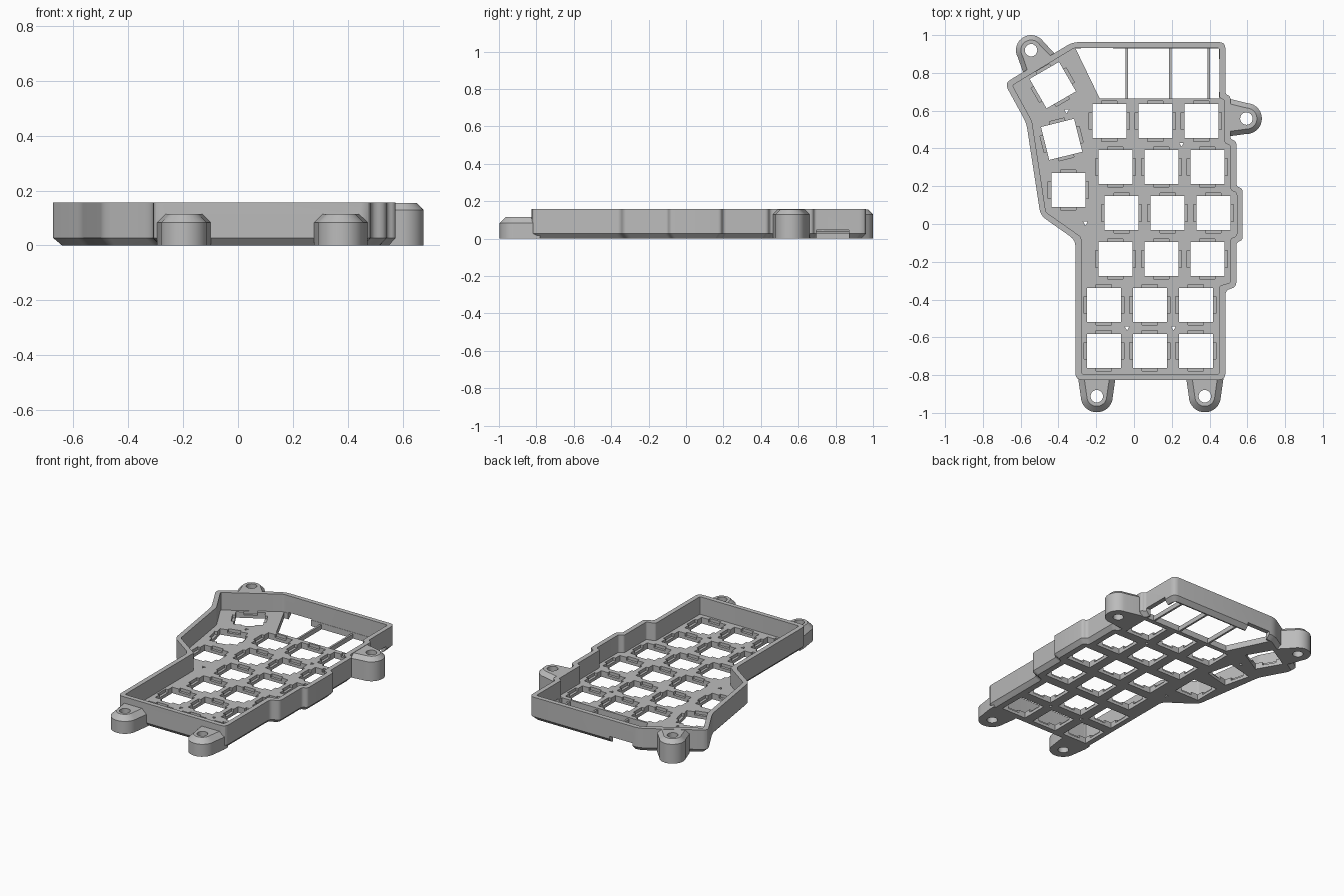
import bpy, bmesh, math
from mathutils import Vector, Matrix

cube = bpy.data.objects.get("Cube")
if cube:
    bpy.data.objects.remove(cube, do_unlink=True)

HEIGHT, FLOOR, WALL = 0.157, 0.04, 0.031
KEY, PITCH = 0.18, 0.2434

grey = bpy.data.materials.new("grey plastic")
grey.use_nodes = True
GREY = (0.5, 0.5, 0.5, 1)
grey.diffuse_color = GREY
grey.node_tree.nodes["Principled BSDF"].inputs["Base Color"].default_value = GREY


# ---- helpers ----
def loft(bm, layers):
    """Closed solid through (loop, z) layers with equal point counts."""
    rings = [[bm.verts.new((p[0], p[1], z)) for p in loop] for loop, z in layers]
    n = len(rings[0])
    for a, b in zip(rings, rings[1:]):
        for i in range(n):
            j = (i + 1) % n
            bm.faces.new((a[i], a[j], b[j], b[i]))
    bm.faces.new(rings[0][::-1])
    bm.faces.new(rings[-1])


def prism(bm, loop, z0, z1):
    loft(bm, [(loop, z0), (loop, z1)])


def rect(cx, cy, w, h, angle=0):
    rot = Matrix.Rotation(math.radians(angle), 2)
    return [Vector((cx, cy)) + rot @ Vector((sx * w / 2, sy * h / 2))
            for sx, sy in ((-1, -1), (1, -1), (1, 1), (-1, 1))]


def ngon(cx, cy, r, n, start=0.0):
    return [Vector((cx + r * math.cos(start + k * math.tau / n),
                    cy + r * math.sin(start + k * math.tau / n))) for k in range(n)]


def offset(points, d):
    """Move a counter-clockwise outline inward by d."""
    out = []
    for i, p in enumerate(points):
        e1 = (p - points[i - 1]).normalized()
        e2 = (points[(i + 1) % len(points)] - p).normalized()
        n1, n2 = Vector((-e1.y, e1.x)), Vector((-e2.y, e2.x))
        out.append(p + (n1 + n2) * d / (1 + n1.dot(n2)))
    return out


def rounded(points, size, steps=4):
    """Soften every corner with a small quadratic curve."""
    out = []
    for i, p in enumerate(points):
        a, b = points[i - 1] - p, points[(i + 1) % len(points)] - p
        s = min(size, 0.45 * a.length, 0.45 * b.length)
        a, b = p + a.normalized() * s, p + b.normalized() * s
        for k in range(steps + 1):
            t = k / steps
            out.append(a * (1 - t) ** 2 + p * 2 * t * (1 - t) + b * t * t)
    return out


def make(name, bm):
    bmesh.ops.recalc_face_normals(bm, faces=bm.faces)
    mesh = bpy.data.meshes.new(name)
    bm.to_mesh(mesh)
    bm.free()
    mesh.materials.append(grey)
    ob = bpy.data.objects.new(name, mesh)
    bpy.context.scene.collection.objects.link(ob)
    return ob


def combine(target, bm, operation):
    tool = make("cutter", bm)
    tool.hide_render = True
    bpy.context.view_layer.objects.active = target
    mod = target.modifiers.new("cut", 'BOOLEAN')
    mod.operation, mod.solver, mod.object = operation, 'EXACT', tool
    bpy.ops.object.modifier_apply(modifier=mod.name)
    bpy.data.objects.remove(tool, do_unlink=True)


# ---- tray body with chamfered bottom edge ----
outline = [Vector(p) for p in reversed((
    (-.325, .963), (.484, .963), (.484, .688), (.51, .677), (.51, .45), (.542, .437),
    (.542, .2), (.575, .187), (.575, -.085), (.542, -.098), (.542, -.335), (.484, -.35),
    (.484, -.825), (-.31, -.825), (-.31, -.085), (-.495, .045), (-.57, .535), (-.685, .745)))]
bm = bmesh.new()
outer = rounded(outline, 0.035)
loft(bm, [(rounded(offset(outline, 0.025), 0.03), 0), (outer, 0.027), (outer, HEIGHT)])
case = make("keyboard_case", bm)


# ---- screw lugs: centre, outward angle, wall distance, radius, height, chamfer ----
lugs = (((-.197, -.912), -90, .09, .085, .115, .032),
        ((.375, -.912), -90, .09, .085, .115, .032),
        ((.595, .558), -3, .085, .082, .155, .026),
        ((-.545, .92), 121.5, .08, .08, .155, .026))


def lug_loop(centre, angle, dist, radius, inset):
    w, r, back = 0.098 - inset, radius - inset, -dist - 0.042
    pts = [Vector((back, -w)), Vector((-dist, -w))]
    pts += [Vector((r * math.cos(a), r * math.sin(a)))
            for a in (math.radians(-90 + 12 * k) for k in range(16))]
    pts += [Vector((-dist, w)), Vector((back, w))]
    rot = Matrix.Rotation(math.radians(angle), 2)
    return [Vector(centre) + rot @ p for p in pts]


bm = bmesh.new()
for c, ang, dist, r, h, ch in lugs:
    base = lug_loop(c, ang, dist, r, 0)
    loft(bm, [(base, 0), (base, h - ch), (lug_loop(c, ang, dist, r, ch), h)])
combine(case, bm, 'UNION')

# ---- inner cavity ----
bm = bmesh.new()
prism(bm, rounded(offset(outline, WALL), 0.012), FLOOR, 0.4)
combine(case, bm, 'DIFFERENCE')

# ---- key positions: staggered rows plus the fanned thumb keys ----
keys = [(-.13 + shift + col * PITCH, .545 - row * PITCH, 0)
        for row, shift in enumerate((0, .032, .064, .032, -.029, -.029))
        for col in range(3)]
keys += [(-.43, .735, 30), (-.383, .448, 14), (-.347, .18, 0)]

# ---- through openings: keys, controller bay, screw holes ----
bm = bmesh.new()
for x, y, a in keys:
    prism(bm, rect(x, y, KEY, KEY, a), -.1, .1)
prism(bm, [Vector(p) for p in ((-.31, .93), (-.182, .665), (.451, .665), (.451, .93))], -.1, .1)
for x, y in ((-.357, .598), (.251, .423), (-.257, .005), (-.037, -.55), (.209, -.55)):
    prism(bm, ngon(x, y, .014, 3, -math.pi / 2), -.1, .1)
for lug in lugs:
    prism(bm, ngon(*lug[0], .033, 24), -.1, .3)
combine(case, bm, 'DIFFERENCE')

# ---- clip recesses on the four sides of each key opening ----
for w, h in ((.082, KEY + .034), (KEY + .034, .088)):
    bm = bmesh.new()
    for x, y, a in keys:
        prism(bm, rect(x, y, w, h, a), .02, .1)
    combine(case, bm, 'DIFFERENCE')

# ---- cable notches in the side and back walls ----
bm = bmesh.new()
prism(bm, rect(.48, .785, .07, .175), -.1, .045)
prism(bm, rect(-.195, .96, .17, .07), -.1, .045)
combine(case, bm, 'DIFFERENCE')

# ---- thin support ribs across the controller bay ----
bm = bmesh.new()
for x in (-.039, .193, .396):
    prism(bm, rect(x, .797, .013, .276), 0, .03)
ribs = make("support_ribs", bm)

# ---- shading ----
for ob in (case, ribs):
    bpy.ops.object.select_all(action='DESELECT')
    ob.select_set(True)
    bpy.context.view_layer.objects.active = ob
    bpy.ops.object.shade_smooth_by_angle(angle=math.radians(25))
